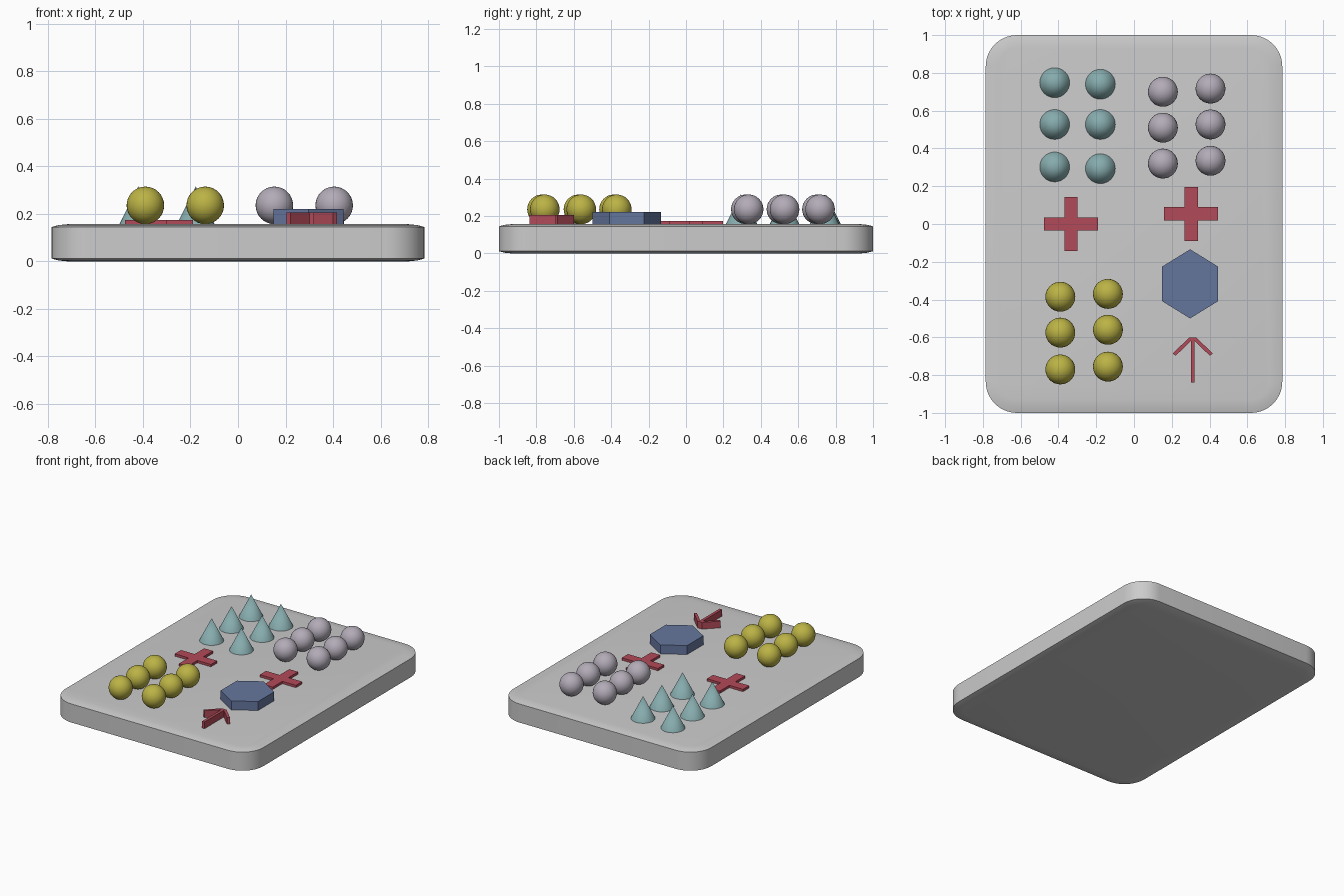
import bpy, bmesh, math

if "Cube" in bpy.data.objects:
    bpy.data.objects.remove(bpy.data.objects["Cube"])

TOP = 0.157


def material(name, rgb):
    m = bpy.data.materials.new(name)
    m.diffuse_color = (*rgb, 1)
    m.use_nodes = True
    m.node_tree.nodes["Principled BSDF"].inputs["Base Color"].default_value = m.diffuse_color
    return m


teal = material("teal", (0.24, 0.41, 0.42))
yellow = material("yellow", (0.50, 0.45, 0.06))
lilac = material("lilac", (0.45, 0.41, 0.48))
red = material("red", (0.45, 0.07, 0.10))
blue = material("blue", (0.13, 0.18, 0.34))


def loft(name, rings, mat=None):
    """Join equal-length rings of 3D points and cap both ends."""
    bm = bmesh.new()
    loops = [[bm.verts.new(p) for p in ring] for ring in rings]
    n = len(loops[0])
    for a, b in zip(loops, loops[1:]):
        for i in range(n):
            j = (i + 1) % n
            bm.faces.new((a[i], a[j], b[j], b[i]))
    bm.faces.new(loops[0][::-1])
    bm.faces.new(loops[-1])
    bmesh.ops.recalc_face_normals(bm, faces=bm.faces)
    me = bpy.data.meshes.new(name)
    bm.to_mesh(me)
    bm.free()
    ob = bpy.data.objects.new(name, me)
    bpy.context.collection.objects.link(ob)
    if mat:
        me.materials.append(mat)
    return ob


def plate(name, outline, centre, z0, z1, mat):
    pts = [(x + centre[0], y + centre[1]) for x, y in outline]
    return loft(name, [[(x, y, z) for x, y in pts] for z in (z0, z1)], mat)


def smooth(ob):
    bpy.ops.object.select_all(action='DESELECT')
    ob.select_set(True)
    bpy.context.view_layer.objects.active = ob
    bpy.ops.object.shade_smooth_by_angle(angle=math.radians(40))


def rounded_ring(inset, z, hx=0.785, hy=1.0, r=0.165, steps=10):
    pts = []
    for k, (sx, sy) in enumerate([(1, 1), (-1, 1), (-1, -1), (1, -1)]):
        for i in range(steps + 1):
            a = math.pi / 2 * (k + i / steps)
            pts.append((sx * (hx - r) + (r - inset) * math.cos(a),
                        sy * (hy - r) + (r - inset) * math.sin(a), z))
    return pts


# Board with softly eased top and bottom rims
profile = [(0.07, 0), (0.03, 0.004), (0, 0.012), (0, 0.145), (0.03, 0.153), (0.07, TOP)]
smooth(loft("board", [rounded_ring(i, z) for i, z in profile]))

# Groups of balls and cones: two columns of three
balls = {
    "yellow_ball": (yellow, [(-0.39, (-0.385, -0.575, -0.77)), (-0.138, (-0.37, -0.56, -0.755))]),
    "lilac_ball": (lilac, [(0.153, (0.70, 0.51, 0.32)), (0.405, (0.717, 0.527, 0.335))]),
}
for name, (mat, columns) in balls.items():
    for x, ys in columns:
        for y in ys:
            bpy.ops.mesh.primitive_uv_sphere_add(segments=32, ring_count=16, radius=0.079,
                                                 location=(x, y, TOP + 0.079))
            ob = bpy.context.object
            ob.name = name
            ob.data.materials.append(mat)
            smooth(ob)

for x, ys in [(-0.42, (0.748, 0.527, 0.302)), (-0.178, (0.74, 0.527, 0.293))]:
    for y in ys:
        bpy.ops.mesh.primitive_cone_add(vertices=32, radius1=0.079, depth=0.158,
                                        location=(x, y, TOP + 0.079))
        ob = bpy.context.object
        ob.name = "cone"
        ob.data.materials.append(teal)
        smooth(ob)

# Flat crosses
L, W = 0.143, 0.035
cross = [(W, W), (W, L), (-W, L), (-W, W), (-L, W), (-L, -W),
         (-W, -W), (-W, -L), (W, -L), (W, -W), (L, -W), (L, W)]
plate("left_cross", cross, (-0.333, 0.0), 0.155, 0.174, red)
plate("right_cross", cross, (0.303, 0.054), 0.155, 0.174, red)

# Hexagonal block
hexagon = [(0.171 * math.sin(k * math.pi / 3), 0.183 * math.cos(k * math.pi / 3))
           for k in range(6)]
plate("hexagon_block", hexagon, (0.297, -0.317), 0.155, 0.221, blue)

# Arrow
half = [(0.018, -0.6), (0.106, -0.686), (0.09, -0.697), (0.01, -0.619), (0.01, -0.838)]
arrow = half + [(-x, y) for x, y in reversed(half)]
plate("arrow", arrow, (0.311, 0), 0.155, 0.205, red)
